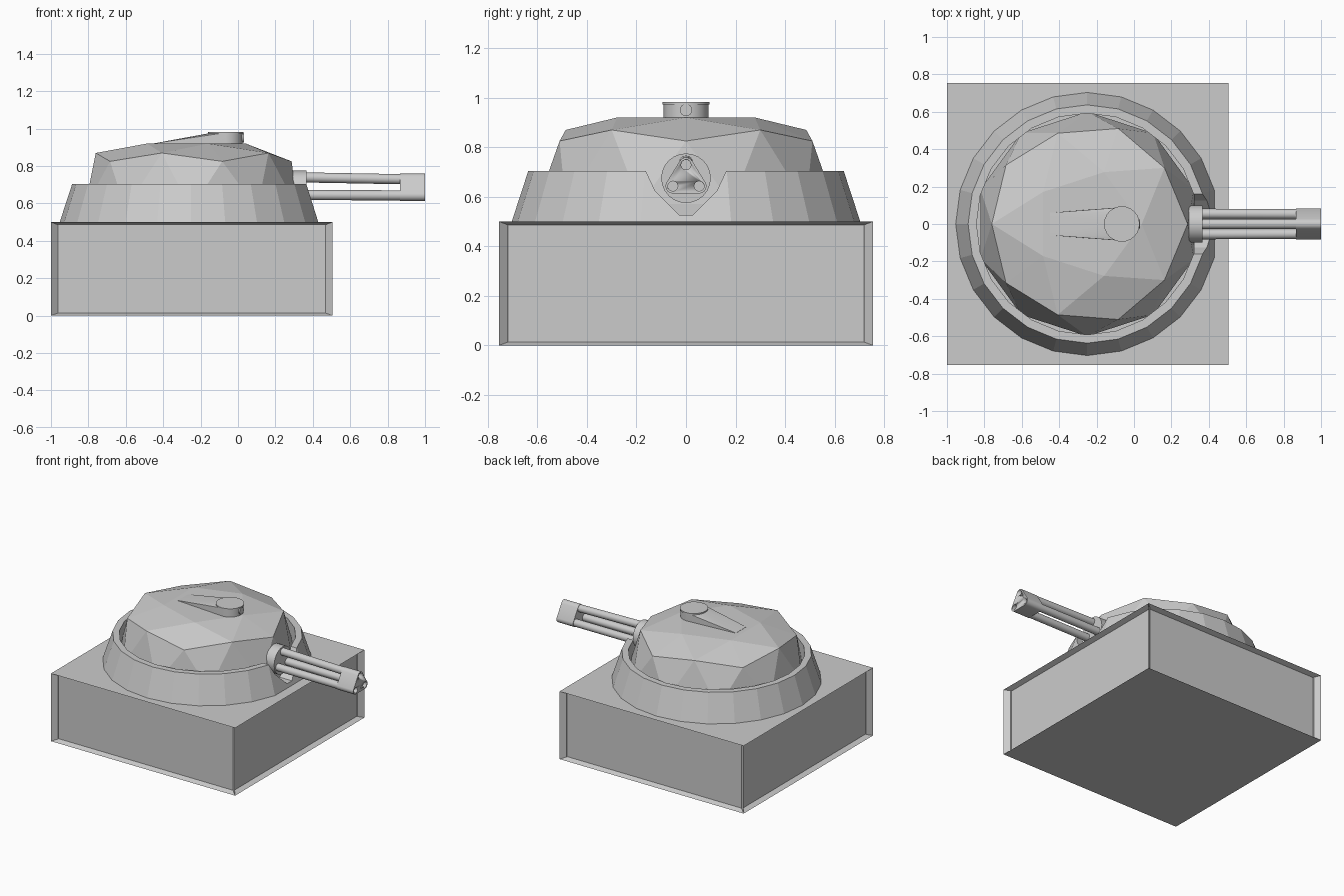
import bpy, bmesh, math
from mathutils import Matrix, Vector

if "Cube" in bpy.data.objects:
    bpy.data.objects.remove(bpy.data.objects["Cube"])

grey = bpy.data.materials.new("plain_grey")
grey.diffuse_color = (0.6, 0.6, 0.6, 1)
grey.use_nodes = True
grey.node_tree.nodes["Principled BSDF"].inputs["Base Color"].default_value = grey.diffuse_color
CX = -0.25  # turret axis


def finish(name, bm, smooth=False):
    bmesh.ops.recalc_face_normals(bm, faces=bm.faces[:])
    me = bpy.data.meshes.new(name)
    bm.to_mesh(me)
    bm.free()
    me.materials.append(grey)
    ob = bpy.data.objects.new(name, me)
    bpy.context.collection.objects.link(ob)
    if smooth:
        bpy.ops.object.select_all(action='DESELECT')
        ob.select_set(True)
        bpy.context.view_layer.objects.active = ob
        bpy.ops.object.shade_smooth_by_angle(angle=math.radians(35))
    return ob


def circle(c, r, n):
    return [(c[0] + r * math.cos(2 * math.pi * i / n),
             c[1] + r * math.sin(2 * math.pi * i / n)) for i in range(n)]


def hull(name, pts, smooth=False):
    bm = bmesh.new()
    for p in pts:
        bm.verts.new(p)
    res = bmesh.ops.convex_hull(bm, input=bm.verts[:])
    junk = {g for g in res["geom_interior"] + res["geom_unused"]
            if isinstance(g, bmesh.types.BMVert)}
    bmesh.ops.delete(bm, geom=list(junk), context='VERTS')
    bmesh.ops.dissolve_limit(bm, angle_limit=0.01, verts=bm.verts[:], edges=bm.edges[:])
    return finish(name, bm, smooth)


def tube(name, a, b, r, n=16):
    """Closed cylinder from point a to point b."""
    a, b = Vector(a), Vector(b)
    bm = bmesh.new()
    m = Matrix.Translation((a + b) / 2) @ (b - a).to_track_quat('Z', 'Y').to_matrix().to_4x4()
    bmesh.ops.create_cone(bm, cap_ends=True, segments=n, radius1=r, radius2=r,
                          depth=(b - a).length, matrix=m)
    return finish(name, bm, True)


def cut(ob, cutter):
    cutter.hide_render = True
    cutter.hide_viewport = True
    mod = ob.modifiers.new("cut", 'BOOLEAN')
    mod.operation = 'DIFFERENCE'
    mod.solver = 'EXACT'
    mod.object = cutter
    bpy.context.view_layer.update()
    me = bpy.data.meshes.new_from_object(
        ob.evaluated_get(bpy.context.evaluated_depsgraph_get()))
    ob.modifiers.clear()
    ob.data = me
    bpy.data.objects.remove(cutter)


# Base block with recessed side panels
bm = bmesh.new()
bmesh.ops.create_cube(bm, size=1, matrix=Matrix.Translation((-0.2475, 0, 0.25))
                      @ Matrix.Diagonal((1.505, 1.51, 0.5, 1)))
bm.normal_update()
sides = [f for f in bm.faces if abs(f.normal.z) < 0.5]
bmesh.ops.inset_individual(bm, faces=sides, thickness=0.042, depth=-0.037)
for v in bm.verts:
    if 0.01 < v.co.z < 0.49:
        v.co.z = 0.014 if v.co.z < 0.25 else 0.486
finish("base_block", bm)

# Sloped ring wall, flat across the gun side
bm = bmesh.new()
angles = [math.radians(15 * i) for i in range(1, 24)]
profile = [(0.705, 0.495), (0.637, 0.703), (0.592, 0.703), (0.592, 0.495)]
loops = [[bm.verts.new((CX + r * math.cos(a), r * math.sin(a), z)) for a in angles]
         for r, z in profile]
n = len(angles)
for k in range(4):
    p, q = loops[k], loops[(k + 1) % 4]
    for i in range(n):
        j = (i + 1) % n
        bm.faces.new((p[i], p[j], q[j], q[i]))
ring = finish("turret_ring", bm)
notch = [(0.195, 0.78), (0.165, 0.71), (0.125, 0.625), (0.028, 0.527)]
cut(ring, hull("notch_cutter", [(x, s * y, z) for x in (0.1, 0.7)
                                for s in (-1, 1) for y, z in notch]))

# Faceted dome, flattened at the top
bm = bmesh.new()
bmesh.ops.create_icosphere(bm, subdivisions=2, radius=1)
bmesh.ops.delete(bm, geom=[v for v in bm.verts if v.co.z < -0.1], context='VERTS')
for v in bm.verts:
    x, y, z = v.co
    s = 0.555 if z > 0.8 else 0.6
    v.co = (CX + s * x, s * y, min(0.57 + 0.57 * z, 0.92))
rim = [e for e in bm.edges if e.is_boundary]
new = bmesh.ops.extrude_edge_only(bm, edges=rim)["geom"]
for v in new:
    if isinstance(v, bmesh.types.BMVert):
        v.co.z = 0.49
finish("turret_dome", bm)

# Sight housing: round drum with a tapering tail, lip and lens
drum = circle((-0.065, 0), 0.09, 24)
hull("sight_housing", [(x, y, z) for x, y in drum for z in (0.9, 0.975)]
     + [(-0.45, s * 0.06, z) for s in (-1, 1) for z in (0.9, 0.921)], True)
tube("sight_lip", (-0.065, 0, 0.972), (-0.065, 0, 0.983), 0.095, 24)
tube("sight_lens", (-0.03, 0, 0.95), (0.031, 0, 0.95), 0.025)

# Gun mount disc
tube("gun_mount", (0.2, 0, 0.675), (0.365, 0, 0.675), 0.1, 24)

# Three barrels in a triangle, converging slightly
root = [(0, 0.74), (-0.055, 0.645), (0.055, 0.645)]
tip = [(0, 0.729), (-0.053, 0.643), (0.053, 0.643)]
for i in range(3):
    tube("barrel_%d" % (i + 1), (0.3, *root[i]), (0.9, *tip[i]), 0.027)

# Rounded triangular muzzle block with three bores
muzzle = hull("muzzle_block", [(x, y, z) for c in tip for y, z in circle(c, 0.03, 16)
                               for x in (0.865, 1.0)], True)
for y, z in tip:
    cut(muzzle, tube("bore_cutter", (0.94, y, z), (1.05, y, z), 0.02))
